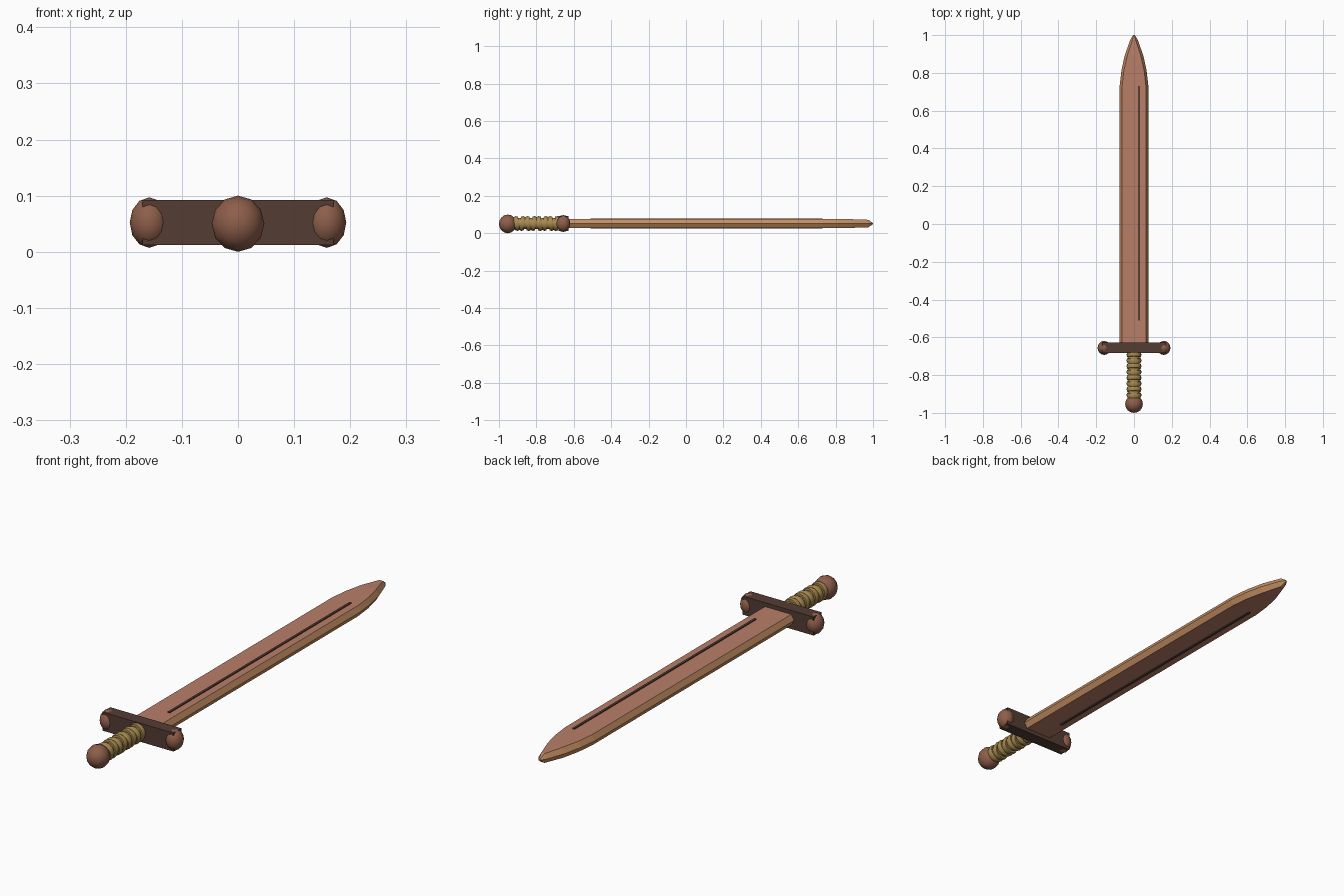
import bpy, bmesh, math
from mathutils import Matrix, Vector

if "Cube" in bpy.data.objects:
    bpy.data.objects.remove(bpy.data.objects["Cube"])

CZ = 0.052  # height of the sword's axis


def material(name, rgb):
    m = bpy.data.materials.new(name)
    lin = [((c / 255 + 0.055) / 1.055) ** 2.4 for c in rgb]
    m.diffuse_color = (*lin, 1)
    m.use_nodes = True
    m.node_tree.nodes["Principled BSDF"].inputs["Base Color"].default_value = m.diffuse_color
    return m


COPPER = material("copper", (184, 126, 104))
EDGE = material("bright edge", (196, 142, 98))
DARK = material("dark wood", (84, 60, 52))
BRONZE = material("bronze", (142, 94, 74))
WRAP = material("tan wrap", (168, 138, 80))


def finish(name, bm, *mats, smooth=None):
    bmesh.ops.recalc_face_normals(bm, faces=bm.faces)
    me = bpy.data.meshes.new(name)
    bm.to_mesh(me)
    bm.free()
    for m in mats:
        me.materials.append(m)
    ob = bpy.data.objects.new(name, me)
    bpy.context.collection.objects.link(ob)
    if smooth:
        bpy.ops.object.select_all(action="DESELECT")
        ob.select_set(True)
        bpy.context.view_layer.objects.active = ob
        bpy.ops.object.shade_smooth_by_angle(angle=math.radians(smooth))
    return ob


def box(name, centre, size, mat):
    bm = bmesh.new()
    bmesh.ops.create_cube(bm, size=1, matrix=Matrix.LocRotScale(Vector(centre), None, Vector(size)))
    return finish(name, bm, mat)


def ball(name, centre, radii, mat, smooth):
    bm = bmesh.new()
    rot = Matrix.Rotation(math.pi / 2, 4, "X")
    bmesh.ops.create_uvsphere(bm, u_segments=12, v_segments=8, radius=1)
    bmesh.ops.transform(bm, verts=bm.verts, matrix=Matrix.Translation(centre) @ Matrix.Diagonal((*radii, 1)) @ rot)
    return finish(name, bm, mat, smooth=smooth)


# Blade: six-sided sections lofted to the tip, (y, half width, flat half width, half thickness)
sections = [(-0.64, 0.076, 0.063, 0.023), (0.73, 0.076, 0.063, 0.023), (0.81, 0.067, 0.054, 0.023),
            (0.89, 0.050, 0.036, 0.023), (0.975, 0.020, 0.008, 0.020), (1.0, 0.004, 0.002, 0.003)]
bm = bmesh.new()
rings = []
for y, w, f, t in sections:
    pts = [(-w, 0), (-f, t), (0, t), (f, t), (w, 0), (f, -t), (0, -t), (-f, -t)]
    rings.append([bm.verts.new((x, y, CZ + z)) for x, z in pts])
for a, b in zip(rings, rings[1:]):
    for i in range(8):
        j = (i + 1) % 8
        face = bm.faces.new((a[i], a[j], b[j], b[i]))
        face.material_index = 1 if i in (0, 3, 4, 7) else 0
bm.faces.new(rings[0])
bm.faces.new(rings[-1])
finish("blade", bm, COPPER, EDGE)

# Dark groove strips, one on each face of the blade
for side, label in ((1, "upper"), (-1, "lower")):
    box(label + "_groove", (0.026 * side, 0.11, CZ + 0.0235 * side), (0.01, 1.24, 0.007), DARK)

# Crossguard with a knob at each end
box("crossguard", (0, -0.655, CZ), (0.34, 0.054, 0.08), DARK)
for side, label in ((1, "right"), (-1, "left")):
    ball(label + "_guard_knob", (0.158 * side, -0.656, CZ), (0.035, 0.037, 0.045), BRONZE, 40)

# Pommel
ball("pommel", (0, -0.953, 0.05), (0.047, 0.047, 0.05), BRONZE, 40)

# Grip: slim core with rings of wrap leaning alternately
bm = bmesh.new()
bmesh.ops.create_cone(bm, cap_ends=True, segments=12, radius1=0.03, radius2=0.03, depth=0.27,
                      matrix=Matrix.Translation((0, -0.8, CZ)) @ Matrix.Rotation(math.pi / 2, 4, "X"))
finish("grip_core", bm, WRAP, smooth=40)
COUNT = 8
for k in range(COUNT):
    y = -0.692 - k * 0.0305
    lean = Matrix.Rotation(math.radians(8 if k % 2 else -8), 4, "X")
    bm = bmesh.new()
    loops = []
    for i in range(16):
        a = math.tau * i / 16
        loop = []
        for j in range(6):
            b = math.tau * j / 6
            r = 0.031 + 0.009 * math.cos(b)
            p = lean @ Vector((r * math.cos(a), 0.014 * math.sin(b), r * math.sin(a)))
            loop.append(bm.verts.new(p + Vector((0, y, CZ))))
        loops.append(loop)
    for i in range(16):
        a, b = loops[i], loops[(i + 1) % 16]
        for j in range(6):
            n = (j + 1) % 6
            bm.faces.new((a[j], a[n], b[n], b[j]))
    finish(f"grip_ring_{k + 1}", bm, WRAP, smooth=60)
